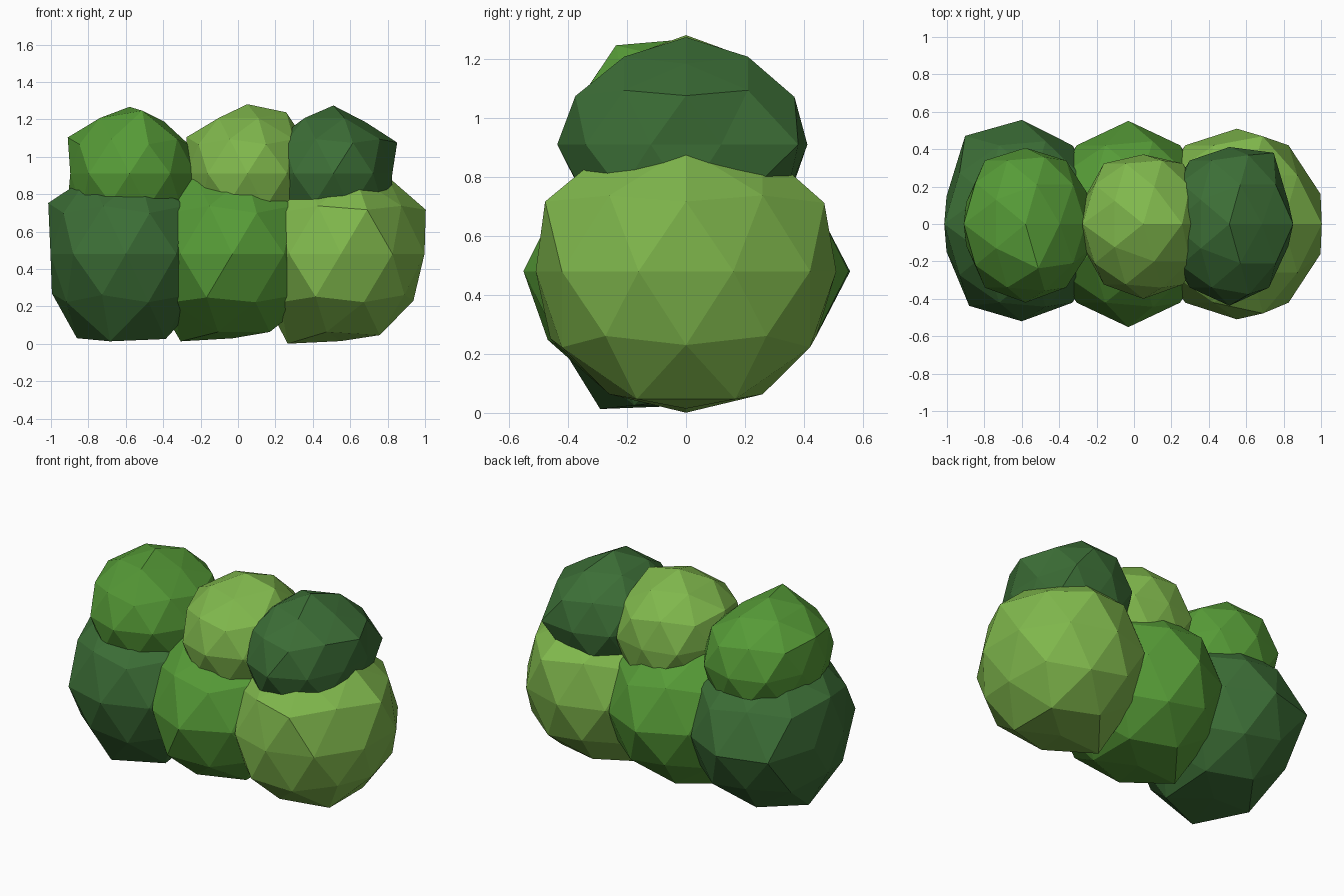
import bpy, bmesh
from math import radians, sin, cos
from mathutils import Vector

if "Cube" in bpy.data.objects:
    bpy.data.objects.remove(bpy.data.objects["Cube"])


def material(name, rgb):
    m = bpy.data.materials.new(name)
    m.diffuse_color = (*rgb, 1)
    m.use_nodes = True
    m.node_tree.nodes["Principled BSDF"].inputs["Base Color"].default_value = m.diffuse_color
    return m


DARK = material("dark_leaf", (0.045, 0.156, 0.037))
MID = material("mid_leaf", (0.093, 0.328, 0.038))
LIGHT = material("light_leaf", (0.216, 0.479, 0.073))


def clump(name, mat, centre, radii, bumps):
    """Faceted leaf ball; each bump (azimuth, elevation, factor) pushes the nearest corner."""
    bm = bmesh.new()
    bmesh.ops.create_icosphere(bm, subdivisions=2, radius=1)
    dirs = {v: v.co.normalized() for v in bm.verts}
    for az, el, f in bumps:
        a, e = radians(az), radians(el)
        d = Vector((cos(a) * cos(e), sin(a) * cos(e), sin(e)))
        v = max(dirs, key=lambda k: dirs[k].dot(d))
        v.co = dirs[v] * f
    for v in bm.verts:
        v.co = Vector(c + p * r for c, p, r in zip(centre, v.co, radii))
    bmesh.ops.recalc_face_normals(bm, faces=bm.faces)
    me = bpy.data.meshes.new(name)
    bm.to_mesh(me)
    bm.free()
    me.materials.append(mat)
    bpy.context.collection.objects.link(bpy.data.objects.new(name, me))


# Lower row of large clumps
clump("lower_left_clump", DARK, (-0.6, 0, 0.48), (0.46, 0.52, 0.49), [
    (90, 0, 1.07), (-108, -58, 1.12), (180, -58, 1.08), (-36, -58, 1.09),
    (162, 0, 0.92), (-162, 0, 0.92), (180, -27, 0.96), (180, 36, 1.06),
    (126, 0, 1.12), (-126, 0, 1.04), (0, -90, 0.93)])
clump("lower_middle_clump", MID, (-0.03, 0, 0.48), (0.47, 0.52, 0.49), [
    (90, 0, 1.06), (-90, 0, 1.06), (180, -58, 1.12), (-108, -27, 1.06),
    (0, -90, 0.92)])
clump("lower_right_clump", LIGHT, (0.55, 0, 0.48), (0.47, 0.52, 0.49), [
    (0, 27, 1.08), (0, -36, 0.97), (180, -58, 1.15), (0, -90, 0.95),
    (-108, -27, 1.04), (72, 27, 1.06), (-72, 27, 1.08),
    (90, 0, 0.98), (-90, 0, 0.98), (36, -58, 1.04), (-36, -58, 1.04)])

# Upper row of small clumps
clump("upper_left_clump", MID, (-0.58, 0, 0.91), (0.37, 0.42, 0.35), [
    (0, 90, 1.02), (-72, 58, 1.13), (180, 36, 1.05), (0, 27, 0.97),
    (0, 58, 0.94), (162, 0, 0.9), (-162, 0, 0.9), (90, 0, 0.97)])
clump("upper_middle_clump", LIGHT, (0.05, 0, 0.91), (0.36, 0.4, 0.35), [
    (0, 90, 1.06), (0, 58, 1.1), (180, 36, 1.06), (162, 0, 0.95),
    (-162, 0, 0.95), (90, 0, 0.93)])
clump("upper_right_clump", DARK, (0.51, 0, 0.91), (0.36, 0.42, 0.35), [
    (0, 90, 1.04), (0, 27, 1.06), (0, 58, 0.92), (18, 0, 0.92), (-18, 0, 0.92),
    (-90, 0, 1.04), (54, 0, 1.12), (72, 27, 1.03), (-72, 27, 1.05),
    (90, 0, 0.98)])
